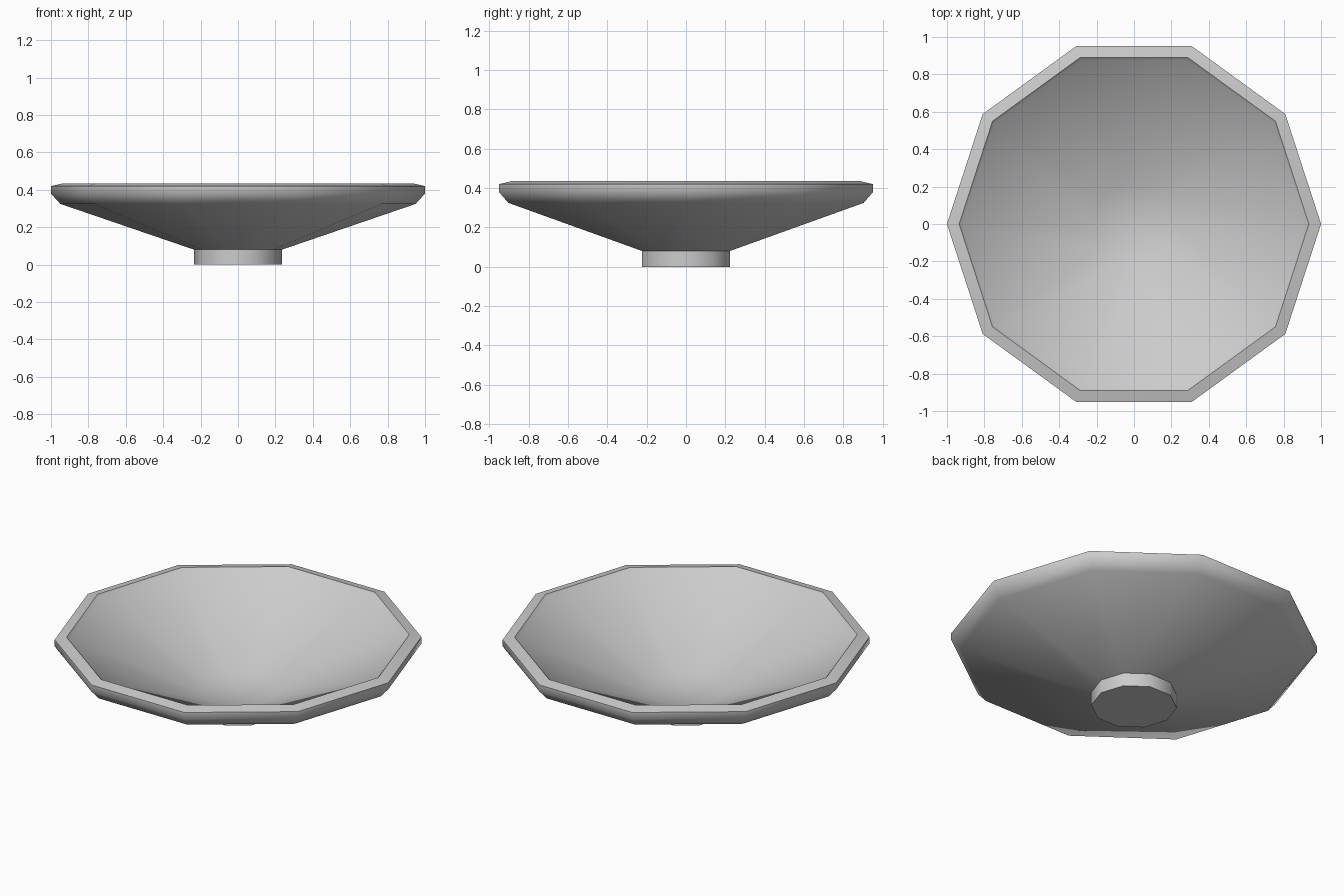
import bpy, bmesh, math

if "Cube" in bpy.data.objects:
    bpy.data.objects.remove(bpy.data.objects["Cube"])

SIDES = 10

def lathe(name, profile):
    """Spin a (radius, z) profile into a closed faceted solid; radius 0 makes a pole."""
    bm = bmesh.new()
    rings = []
    for r, z in profile:
        if r == 0:
            rings.append([bm.verts.new((0, 0, z))] * SIDES)
        else:
            rings.append([bm.verts.new((r * math.cos(math.tau * i / SIDES),
                                        r * math.sin(math.tau * i / SIDES), z))
                          for i in range(SIDES)])
    for a, b in zip(rings, rings[1:]):
        for i in range(SIDES):
            j = (i + 1) % SIDES
            bm.faces.new(list(dict.fromkeys((a[i], a[j], b[j], b[i]))))
    bmesh.ops.recalc_face_normals(bm, faces=bm.faces)
    for f in bm.faces:
        f.smooth = True
    mesh = bpy.data.meshes.new(name)
    bm.to_mesh(mesh)
    bm.free()
    obj = bpy.data.objects.new(name, mesh)
    bpy.context.collection.objects.link(obj)
    return obj

# Bowl: foot, flared outside, rounded rim, conical inside
bowl = lathe("bowl", [
    (0, 0), (0.234, 0), (0.234, 0.08),           # foot
    (0.95, 0.325), (1.0, 0.38), (1.0, 0.42),     # outer wall and rim
    (0.935, 0.435), (0.92, 0.42),                # lip
    (0.22, 0.11), (0, 0.09),                     # inside
])

# Keep the corners of the foot crisp
bpy.context.view_layer.objects.active = bowl
bowl.select_set(True)
bpy.ops.object.shade_smooth_by_angle(angle=math.radians(60))
